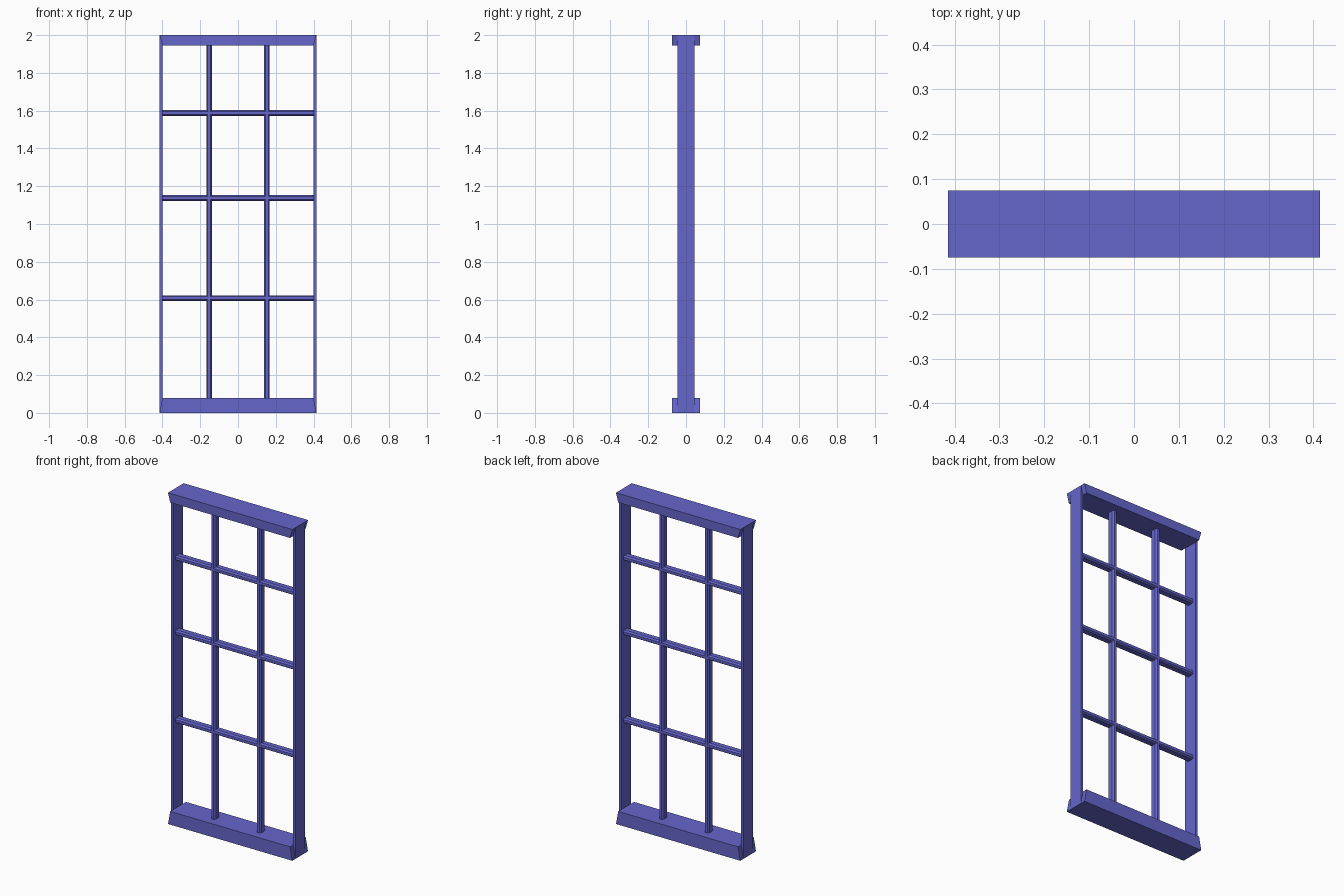
import bpy
import bmesh
from mathutils import Matrix, Vector

if "Cube" in bpy.data.objects:
    bpy.data.objects.remove(bpy.data.objects["Cube"])

HALF_W, INNER_W = 0.415, 0.40      # outer and inner half width of the frame
HEIGHT, SILL_TOP, HEAD_BOTTOM = 2.0, 0.08, 1.945

paint = bpy.data.materials.new("blue violet paint")
paint.diffuse_color = (0.133, 0.133, 0.604, 1.0)
paint.use_nodes = True
paint.node_tree.nodes["Principled BSDF"].inputs["Base Color"].default_value = paint.diffuse_color


def prism(name, outline, offset):
    """Extrude a closed outline of 3D points along an offset vector."""
    bm = bmesh.new()
    face = bm.faces.new([bm.verts.new(p) for p in outline])
    ext = bmesh.ops.extrude_face_region(bm, geom=[face])
    moved = [g for g in ext["geom"] if isinstance(g, bmesh.types.BMVert)]
    bmesh.ops.translate(bm, verts=moved, vec=Vector(offset))
    bmesh.ops.recalc_face_normals(bm, faces=bm.faces)
    mesh = bpy.data.meshes.new(name)
    bm.to_mesh(mesh)
    bm.free()
    mesh.materials.append(paint)
    obj = bpy.data.objects.new(name, mesh)
    bpy.context.collection.objects.link(obj)
    return obj


def frame_part(name, xz, half_depth):
    """Mitred frame member drawn in the front plane."""
    return prism(name, [(x, -half_depth, z) for x, z in xz], (0, 2 * half_depth, 0))


# sill and head, with mitred ends
frame_part("sill", [(-HALF_W, 0), (HALF_W, 0),
                    (INNER_W, SILL_TOP), (-INNER_W, SILL_TOP)], 0.075)
frame_part("head", [(-HALF_W, HEIGHT), (HALF_W, HEIGHT),
                    (INNER_W, HEAD_BOTTOM), (-INNER_W, HEAD_BOTTOM)], 0.075)

# side jambs, mitred to meet the sill and head
for side, s in (("left", -1), ("right", 1)):
    frame_part(side + "_jamb", [(s * HALF_W, 0), (s * HALF_W, HEIGHT),
                                (s * INNER_W, HEAD_BOTTOM), (s * INNER_W, SILL_TOP)], 0.045)

# glazing bar section: (across, depth), chamfered at front and back
W, F, D, C = 0.015, 0.008, 0.025, 0.015
SECTION = [(-F, -D), (F, -D), (W, -C), (W, C), (F, D), (-F, D), (-W, C), (-W, -C)]

# upright glazing bars
for side, x in (("left", -0.153), ("right", 0.153)):
    prism(side + "_upright_bar", [(x + a, d, SILL_TOP) for a, d in SECTION],
          (0, 0, HEAD_BOTTOM - SILL_TOP))

# cross glazing bars
for level, z in (("lower", 0.607), ("middle", 1.138), ("upper", 1.588)):
    prism(level + "_cross_bar", [(-INNER_W, d, z + a) for a, d in SECTION],
          (2 * INNER_W, 0, 0))
